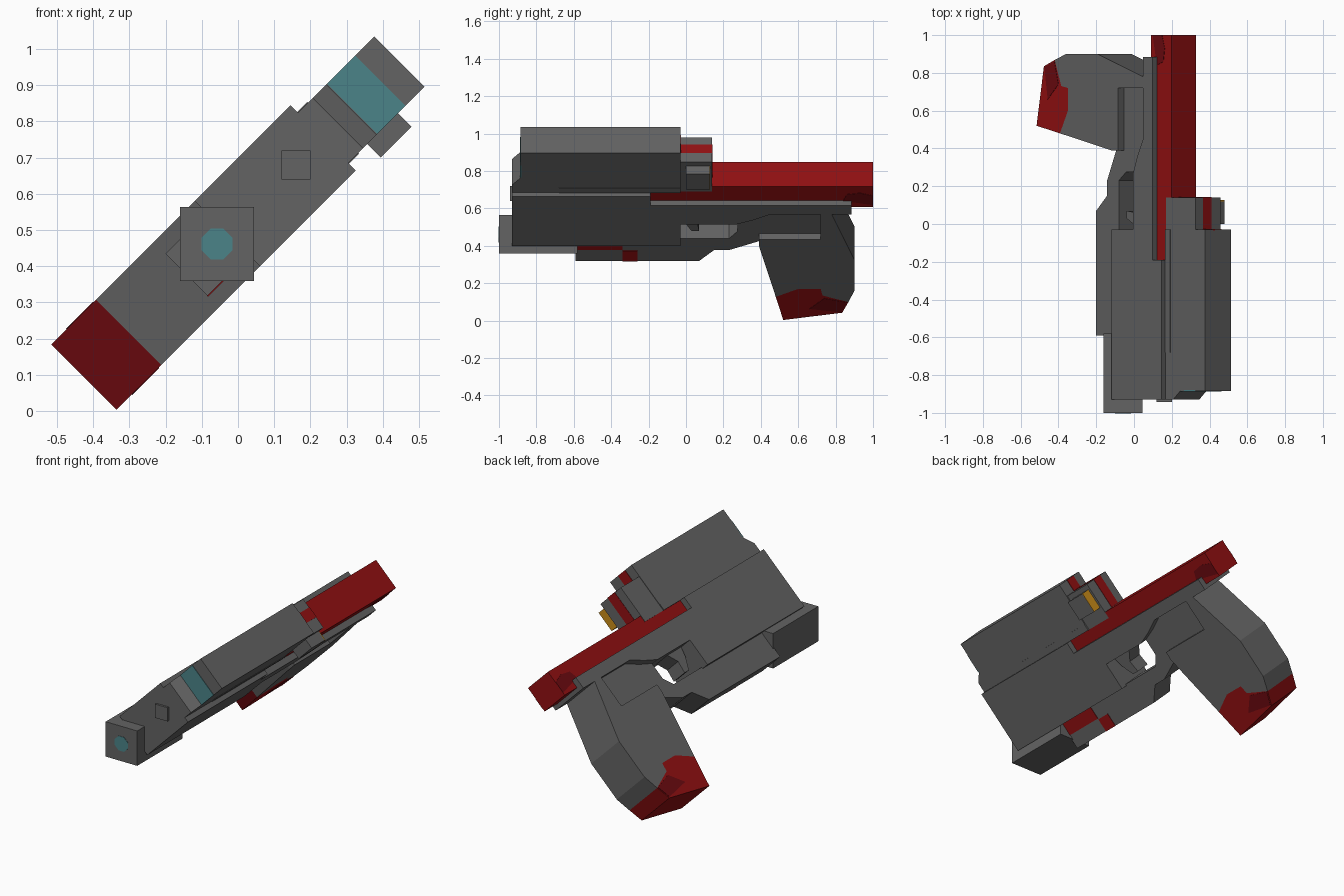
import bpy, bmesh, math

if "Cube" in bpy.data.objects:
    bpy.data.objects.remove(bpy.data.objects["Cube"])

R2 = math.sqrt(2)
MID = -0.367  # sideways offset of the centre plane; the whole model is rolled 45 degrees


def material(name, rgb):
    m = bpy.data.materials.new(name)
    m.diffuse_color = (*rgb, 1)
    m.use_nodes = True
    m.node_tree.nodes["Principled BSDF"].inputs["Base Color"].default_value = m.diffuse_color
    return m


GREY = material("gunmetal grey", (0.125, 0.125, 0.125))
RED = material("red", (0.29, 0.005, 0.006))
DARK = material("dark red", (0.15, 0.003, 0.005))
TEAL = material("teal lens", (0.07, 0.23, 0.25))
ORANGE = material("orange", (0.60, 0.27, 0.01))


def world(y, u, t):
    """length y, height u, sideways t (from centre plane) -> rolled world position"""
    t += MID
    return ((u + t) / R2, y, (u - t) / R2)


def prism(name, profile, t0, t1, mat):
    """Side profile of (y, u) points, extruded sideways from t0 to t1."""
    bm = bmesh.new()
    a = [bm.verts.new(world(y, u, t0)) for y, u in profile]
    b = [bm.verts.new(world(y, u, t1)) for y, u in profile]
    bm.faces.new(a)
    bm.faces.new(b[::-1])
    n = len(profile)
    for i in range(n):
        j = (i + 1) % n
        bm.faces.new((a[i], b[i], b[j], a[j]))
    bmesh.ops.recalc_face_normals(bm, faces=bm.faces[:])
    me = bpy.data.meshes.new(name)
    bm.to_mesh(me)
    bm.free()
    ob = bpy.data.objects.new(name, me)
    bpy.context.collection.objects.link(ob)
    me.materials.append(mat)
    return ob


def box(name, y0, y1, u0, u1, t0, t1, mat):
    return prism(name, [(y0, u0), (y1, u0), (y1, u1), (y0, u1)], t0, t1, mat)


def tube(name, sides, radius, y0, y1, u, mat, turn=0.0):
    """Faceted bar running along the length."""
    x, _, z = world(0, u, 0)
    bpy.ops.mesh.primitive_cylinder_add(vertices=sides, radius=radius, depth=y1 - y0,
                                        location=(x, (y0 + y1) / 2, z),
                                        rotation=(math.pi / 2, turn, 0))
    ob = bpy.context.object
    ob.name = name
    ob.data.materials.append(mat)
    return ob


W = 0.1275   # half width of body and grip
N = 0.082    # half width of the narrow frame
S = 0.098    # half width of the sight

# Body
box("front_body", -0.93, -0.03, 0.326, 0.632, -W, W, GREY)
box("front_slide", -0.93, -0.19, 0.632, 0.70, -W, W, GREY)
prism("rear_rail", [(-0.03, 0.632), (0.885, 0.632), (0.885, 0.562), (0.45, 0.562),
                    (0.36, 0.52), (0.27, 0.488), (-0.03, 0.488)], -W, W, GREY)
box("rear_slide", -0.19, 1.0, 0.585, 0.7385, -0.092, 0.092, RED)
for side in (-1, 1):
    t = sorted((side * 0.091, side * 0.094))
    prism("slide_stain", [(0.84, 0.632), (1.0, 0.60), (1.0, 0.67), (0.93, 0.69),
                          (0.86, 0.68)], *t, DARK)

# Narrow frame with trigger guard
prism("lower_frame", [(-0.59, 0.166), (0.07, 0.166), (0.15, 0.248), (0.23, 0.248),
                      (0.40, 0.32), (0.45, 0.37), (0.73, 0.37), (0.73, 0.57),
                      (0.45, 0.57), (0.33, 0.51), (0.275, 0.49), (0.275, 0.39),
                      (0.23, 0.335), (-0.03, 0.335), (-0.59, 0.335)], -N, N, GREY)
prism("trigger", [(-0.03, 0.50), (0.11, 0.50), (0.06, 0.43), (0.07, 0.36),
                  (0.03, 0.36), (-0.01, 0.43)], -0.05, 0.05, GREY)
box("frame_mark_long", -0.59, -0.34, 0.25, 0.326, N - 0.002, N + 0.003, RED)
box("frame_mark_short", -0.34, -0.26, 0.165, 0.245, N - 0.002, N + 0.003, RED)

# Grip with red lower end
edge = [(0.48, -0.06), (0.60, 0.0), (0.72, 0.0), (0.73, -0.05), (0.868, -0.10)]
prism("grip", [(0.39, 0.375), (0.39, 0.326)] + edge +
      [(0.90, -0.015), (0.90, 0.22), (0.78, 0.562), (0.72, 0.562), (0.72, 0.375)], -W, W, GREY)
end = prism("grip_end", [(0.52, -0.235), (0.835, -0.18)] + edge[::-1], -W, W, RED)
end.data.materials.append(DARK)
for f in end.data.polygons:
    if f.normal.y < -0.7:
        f.material_index = 1
for side in (-1, 1):
    t = sorted((side * (W - 0.001), side * (W + 0.002)))
    prism("grip_stain", [(0.66, -0.15), (0.83, -0.175), (0.862, -0.10), (0.74, -0.07)], *t, DARK)

# Muzzle and barrel tips, square bars turned on edge
tube("muzzle", 4, 0.145, -1.0, -0.58, 0.285, GREY, math.pi / 4)
tube("bore", 8, 0.046, -1.002, -0.99, 0.285, TEAL, math.pi / 8)
tube("barrel_tip", 4, 0.057, -0.942, -0.9, 0.594, GREY, math.pi / 4)

# Sight on top
prism("sight", [(-0.93, 0.70), (-0.93, 0.757), (-0.885, 0.81), (-0.885, 0.997),
                (-0.03, 0.997), (-0.03, 0.70)], -S, S, GREY)
box("sight_rail", -0.68, -0.03, 0.70, 0.7385, -S - 0.003, S + 0.003, GREY)
box("sight_lens", -0.888, -0.88, 0.813, 0.923, -S, S, TEAL)
box("sight_stripe", -0.035, -0.027, 0.92, 0.997, -0.04, 0.024, RED)
box("eyepiece", -0.03, 0.14, 0.70, 0.923, -0.095, 0.092, GREY)
box("eyepiece_stripe_top", -0.03, 0.142, 0.92, 0.925, -0.04, 0.024, RED)
box("eyepiece_stripe_back", 0.135, 0.142, 0.74, 0.925, -0.04, 0.024, RED)
box("side_knob", 0.0, 0.125, 0.774, 0.894, 0.09, 0.151, GREY)
box("side_knob_light", 0.12, 0.127, 0.774, 0.894, 0.092, 0.151, ORANGE)
